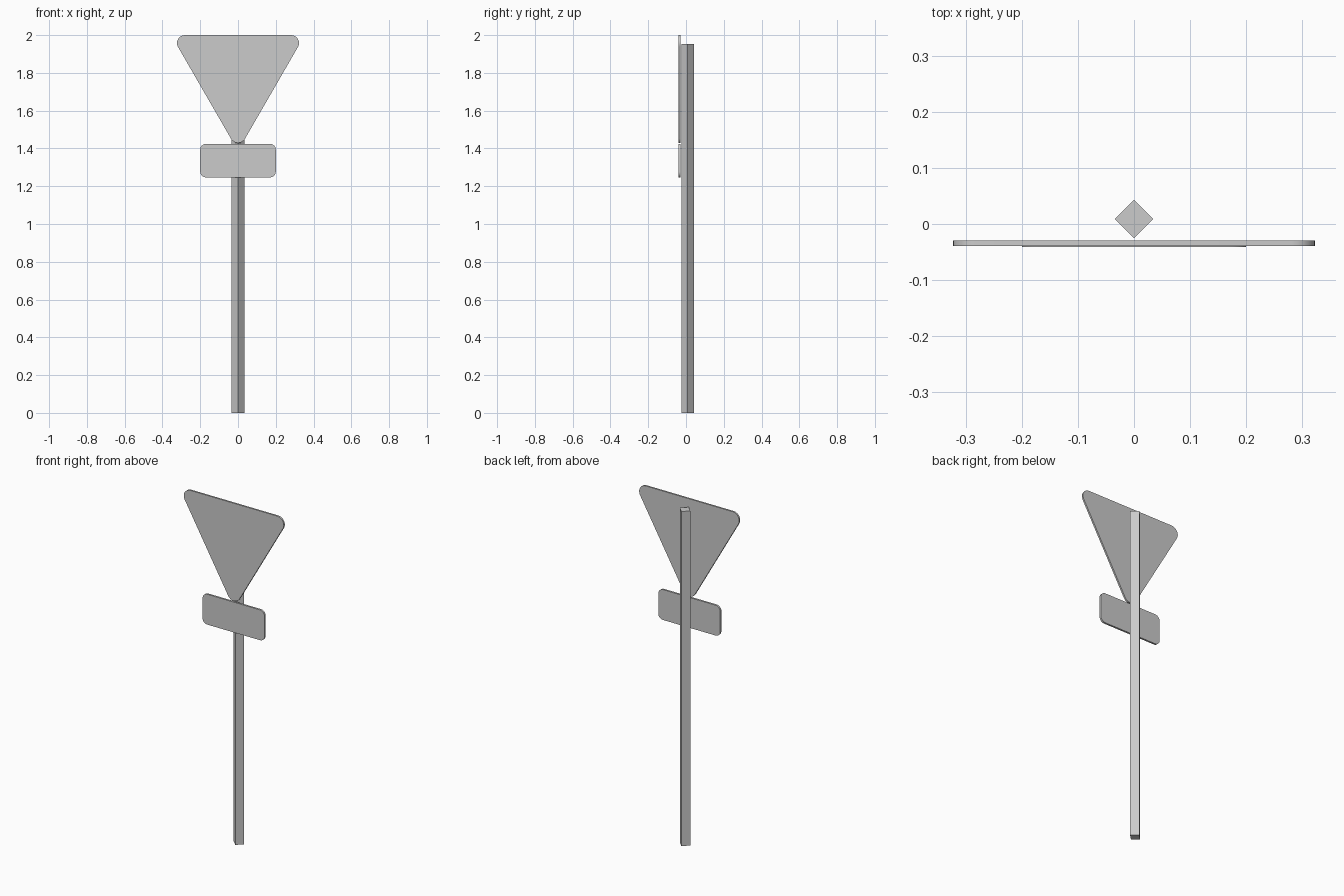
import bpy, bmesh
from math import sin, cos, pi, sqrt

if "Cube" in bpy.data.objects:
    bpy.data.objects.remove(bpy.data.objects["Cube"])


def prism(name, pts, to_3d, a, b):
    """Extrude a 2D outline between depths a and b."""
    bm = bmesh.new()
    lo = [bm.verts.new(to_3d(p, a)) for p in pts]
    hi = [bm.verts.new(to_3d(p, b)) for p in pts]
    bm.faces.new(lo)
    bm.faces.new(hi)
    n = len(pts)
    for i in range(n):
        j = (i + 1) % n
        bm.faces.new((lo[i], lo[j], hi[j], hi[i]))
    bmesh.ops.recalc_face_normals(bm, faces=bm.faces)
    me = bpy.data.meshes.new(name)
    bm.to_mesh(me)
    bm.free()
    ob = bpy.data.objects.new(name, me)
    bpy.context.collection.objects.link(ob)
    return ob


def rounded(centres, r, first, steps=8):
    """Convex regular-angle outline with arcs around corner centres."""
    turn = 2 * pi / len(centres)
    return [(x + r * cos(first + turn * (k + i / steps)),
             z + r * sin(first + turn * (k + i / steps)))
            for k, (x, z) in enumerate(centres) for i in range(steps + 1)]


def upright(p, d):
    return (p[0], d, p[1])


# Square post turned 45 degrees
h, cy = 0.034, 0.009
prism("post", [(h, cy), (0, cy + h), (-h, cy), (0, cy - h)],
      lambda p, d: (p[0], p[1], d), 0, 1.953)

# Downward pointing rounded triangle
r = 0.042
half = 0.323 - r
top = 2.0 - r
tri = [(half, top), (-half, top), (0, top - half * sqrt(3))]
prism("triangle_plate", rounded(tri, r, -pi / 6), upright, -0.039, -0.029)

# Small rounded rectangle below
r = 0.03
x, z0, z1 = 0.2 - r, 1.247 + r, 1.424 - r
rect = [(x, z1), (-x, z1), (-x, z0), (x, z0)]
prism("lower_plate", rounded(rect, r, 0), upright, -0.041, -0.030)

# Smooth the rounded rims only
for ob in bpy.context.collection.objects:
    ob.select_set(ob.name != "post")
bpy.context.view_layer.objects.active = bpy.data.objects["lower_plate"]
bpy.ops.object.shade_smooth_by_angle()
